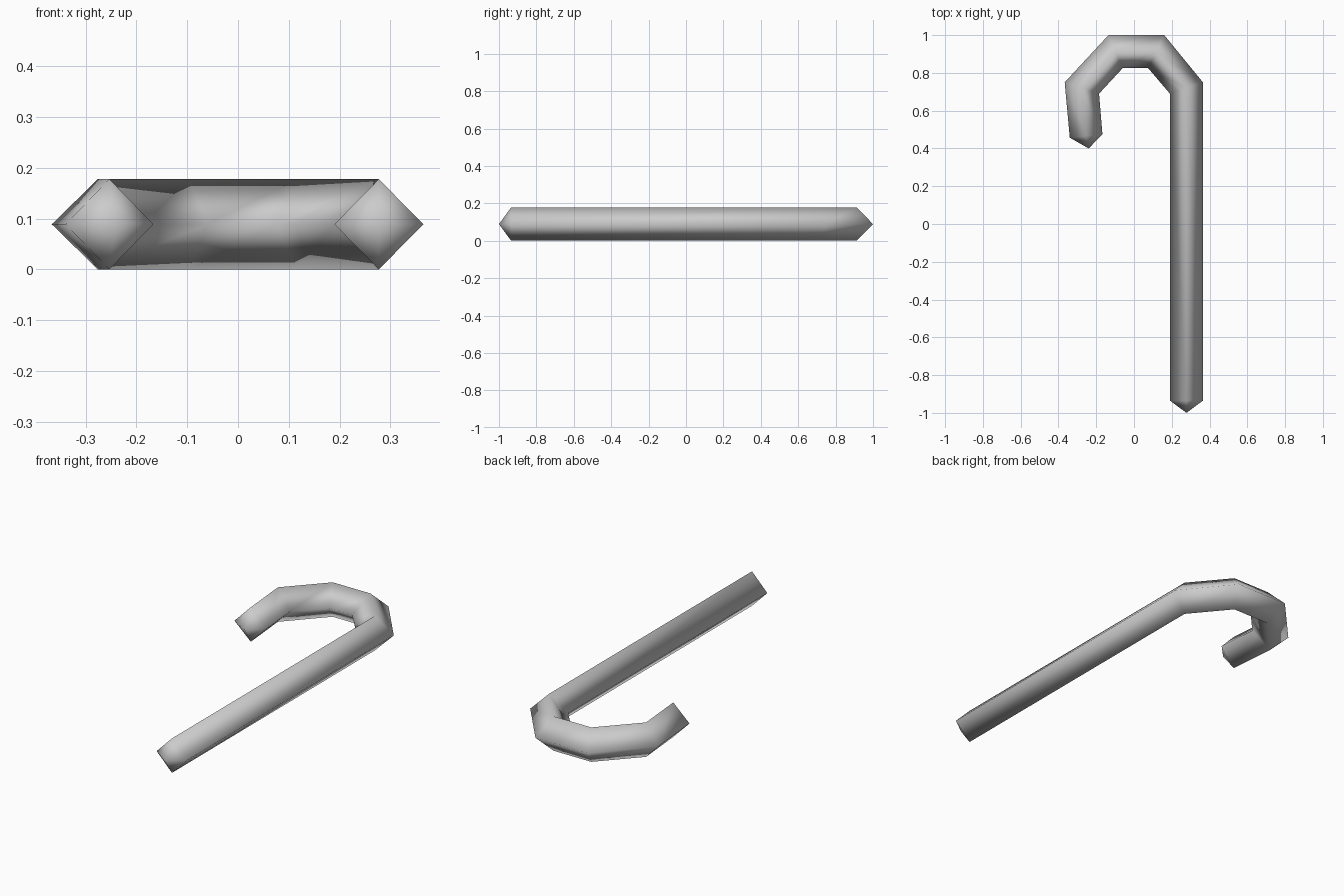
import bpy
import bmesh

cube = bpy.data.objects.get("Cube")
if cube:
    bpy.data.objects.remove(cube)

# Single plain grey
grey = bpy.data.materials.new("plain grey")
grey.use_nodes = True
colour = (0.6, 0.6, 0.6, 1)
grey.diffuse_color = colour
grey.node_tree.nodes["Principled BSDF"].inputs["Base Color"].default_value = colour

RADIUS = 0.089

# Outer and inner edge of the bent bar at each ring, from foot to hook
rings = [
    ((0.365, -0.935), (0.19, -0.935)),
    ((0.365, 0.75), (0.19, 0.69)),
    ((0.16, 1.0), (0.075, 0.825)),
    ((-0.135, 1.0), (-0.06, 0.825)),
    ((-0.367, 0.75), (-0.185, 0.69)),
    ((-0.34, 0.457), (-0.167, 0.475)),
]
foot_tip, hook_tip = (0.278, -1.0), (-0.24, 0.40)

bm = bmesh.new()


def add_vert(point, z=RADIUS):
    return bm.verts.new((point[0], point[1], z))


def add_ring(outer, inner):
    """Diamond section: outer, top, inner, bottom."""
    middle = [(a + b) / 2 for a, b in zip(outer, inner)]
    return [add_vert(outer), add_vert(middle, 2 * RADIUS),
            add_vert(inner), add_vert(middle, 0)]


# Four-sided bar
loops = [add_ring(*pair) for pair in rings]
for a, b in zip(loops, loops[1:]):
    for i in range(4):
        j = (i + 1) % 4
        bm.faces.new((a[i], a[j], b[j], b[i]))

# Pointed ends
for loop, point in ((loops[0], foot_tip), (loops[-1], hook_tip)):
    tip = add_vert(point)
    for i in range(4):
        bm.faces.new((loop[i], loop[(i + 1) % 4], tip))

bmesh.ops.recalc_face_normals(bm, faces=bm.faces)
for face in bm.faces:
    face.smooth = True

mesh = bpy.data.meshes.new("hooked_cane")
bm.to_mesh(mesh)
bm.free()
mesh.materials.append(grey)
cane = bpy.data.objects.new("hooked_cane", mesh)
bpy.context.collection.objects.link(cane)
